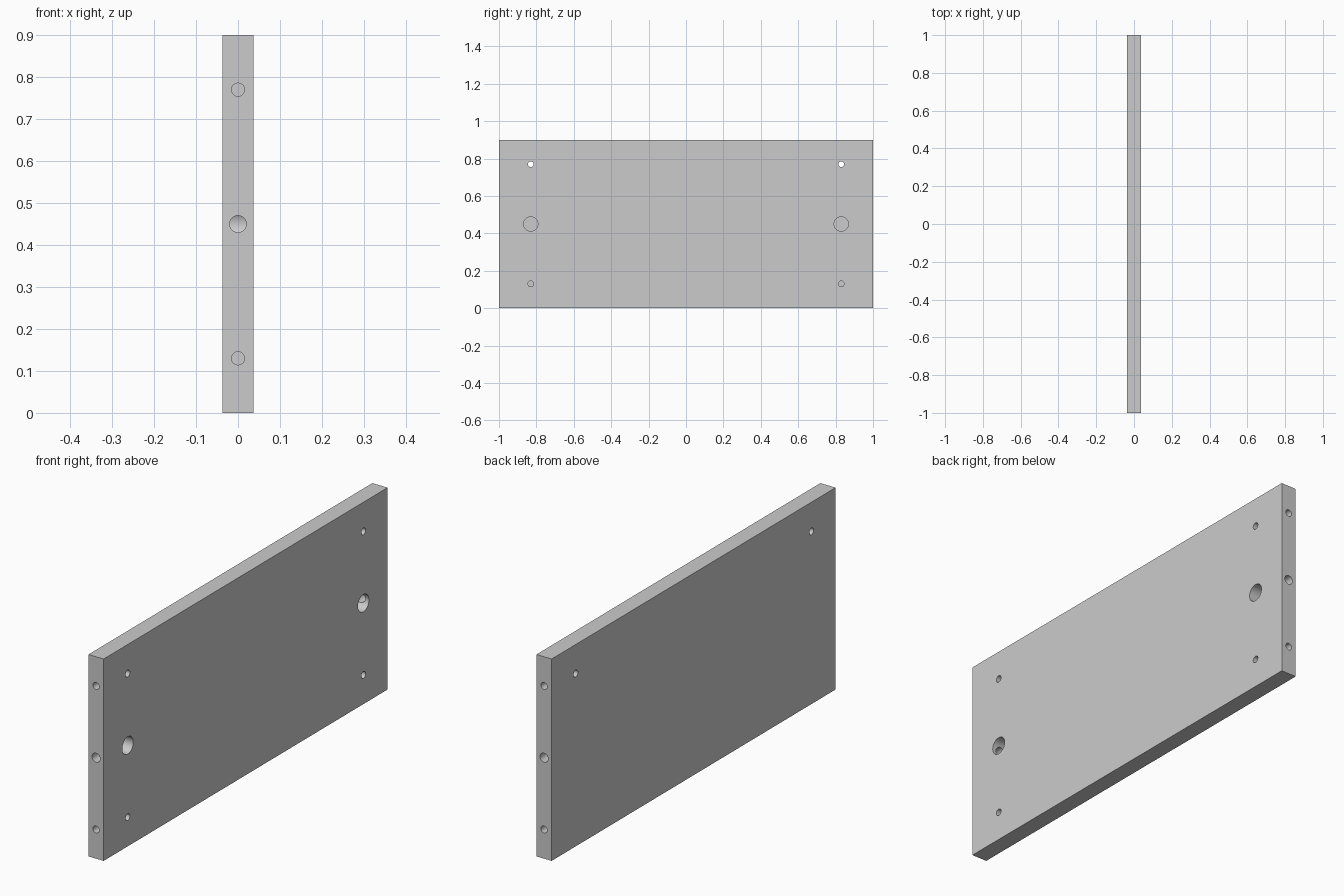
import bpy
from math import pi
from mathutils import Vector

if "Cube" in bpy.data.objects:
    bpy.data.objects.remove(bpy.data.objects["Cube"])

T, W, H = 0.075, 2.0, 0.9      # thickness, length, height
ROW = 0.83                     # distance of the face hole rows from centre
OVER = 0.02                    # cutter overshoot outside the board

# Board
bpy.ops.mesh.primitive_cube_add(size=1, location=(0, 0, H / 2))
panel = bpy.context.object
panel.name = "drilled_panel"
panel.scale = (T, W, H)
bpy.ops.object.transform_apply(location=False, rotation=False, scale=True)


def drill(start, end, radius, sides=48):
    """Cut a round hole from start to end."""
    a, b = Vector(start), Vector(end)
    axis = b - a
    bpy.ops.mesh.primitive_cylinder_add(
        vertices=sides, radius=radius, depth=axis.length, location=(a + b) / 2,
        rotation=axis.to_track_quat('Z', 'Y').to_euler())
    cutter = bpy.context.object
    cutter.name = "hole_cutter"
    cutter.hide_render = True
    mod = panel.modifiers.new("hole", 'BOOLEAN')
    mod.operation = 'DIFFERENCE'
    mod.solver = 'EXACT'
    mod.object = cutter
    bpy.context.view_layer.objects.active = panel
    bpy.ops.object.modifier_apply(modifier=mod.name)
    bpy.data.objects.remove(cutter, do_unlink=True)


face = T / 2
for s in (-1, 1):
    y = s * ROW
    # Face holes: through pin hole, blind cam-lock pocket, blind pin hole
    drill((face + OVER, y, 0.77), (-face - OVER, y, 0.77), 0.015)
    drill((face + OVER, y, 0.45), (face - 0.0625, y, 0.45), 0.0385)
    drill((face + OVER, y, 0.13), (face - 0.05, y, 0.13), 0.015)
    # End holes: two dowel holes and the bolt bore that opens into the pocket
    edge = s * W / 2
    for z in (0.13, 0.77):
        drill((0, edge + s * OVER, z), (0, edge - s * 0.12, z), 0.0155)
    drill((0, edge + s * OVER, 0.45), (0, y, 0.45), 0.02)

# Smooth hole walls, crisp board edges
bpy.ops.object.select_all(action='DESELECT')
panel.select_set(True)
bpy.context.view_layer.objects.active = panel
bpy.ops.object.shade_smooth_by_angle(angle=pi / 6)
